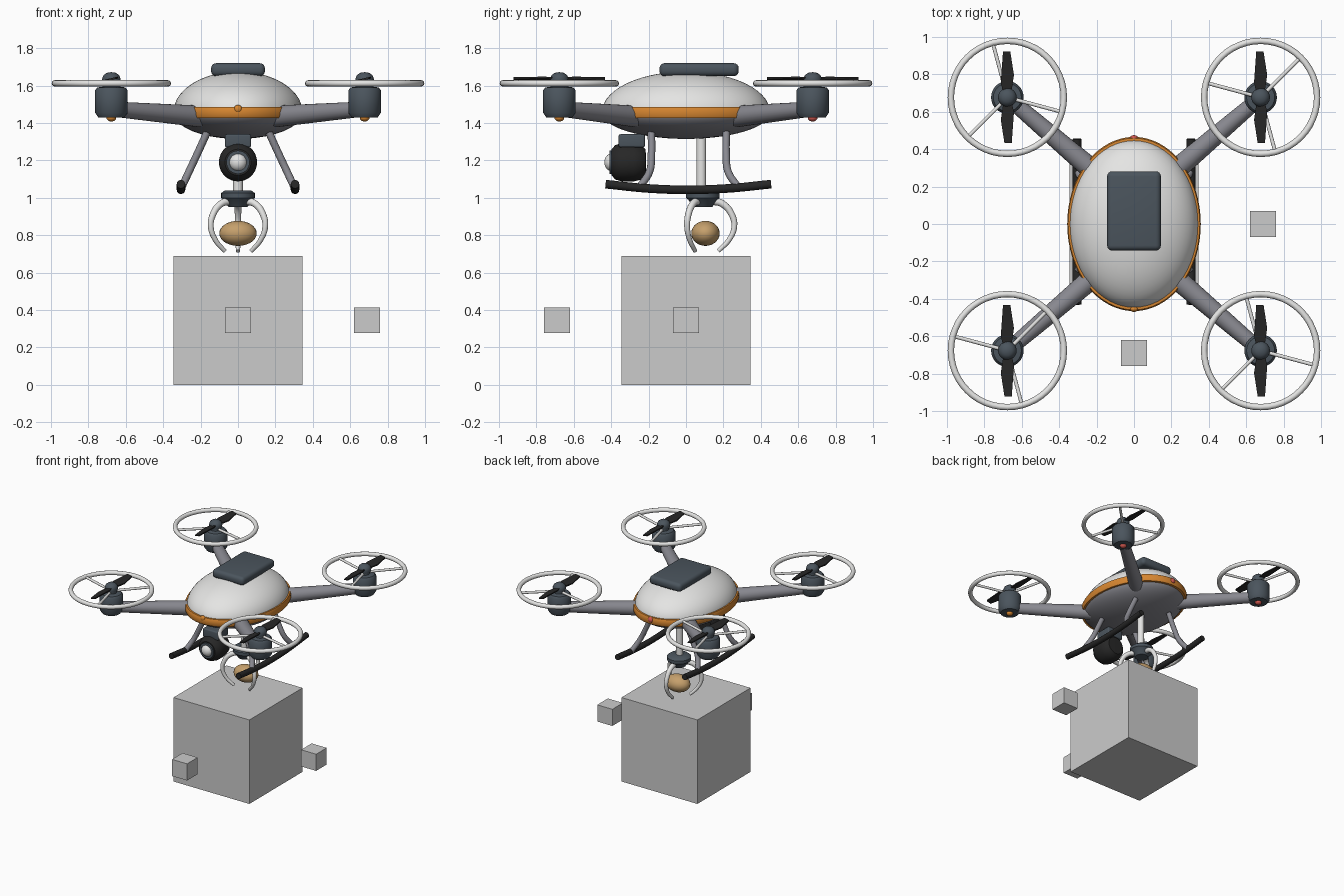
import bpy, bmesh, math
from mathutils import Vector, Matrix

cube = bpy.data.objects.get("Cube")
if cube:
    bpy.data.objects.remove(cube, do_unlink=True)


def material(name, *rgb):
    m = bpy.data.materials.new(name)
    m.use_nodes = True
    m.diffuse_color = (*rgb, 1)
    m.node_tree.nodes["Principled BSDF"].inputs["Base Color"].default_value = (*rgb, 1)
    return m


WHITE = material("shell white", 0.78, 0.78, 0.77)
GREY = material("frame grey", 0.25, 0.25, 0.28)
SLATE = material("slate", 0.07, 0.09, 0.11)
BLACK = material("rubber black", 0.02, 0.02, 0.02)
ORANGE = material("orange", 0.68, 0.24, 0.03)
RED = material("signal red", 0.65, 0.1, 0.08)
TAN = material("tan", 0.56, 0.35, 0.15)
BLOCK = material("block grey", 0.6, 0.6, 0.6)


def finish(name, bm, mat, smooth=True):
    bmesh.ops.recalc_face_normals(bm, faces=bm.faces)
    me = bpy.data.meshes.new(name)
    bm.to_mesh(me)
    bm.free()
    me.materials.append(mat)
    ob = bpy.data.objects.new(name, me)
    bpy.context.collection.objects.link(ob)
    if smooth:
        bpy.ops.object.select_all(action="DESELECT")
        ob.select_set(True)
        bpy.context.view_layer.objects.active = ob
        bpy.ops.object.shade_smooth_by_angle(angle=math.radians(40))
    return ob


def lathe(name, profile, mat, loc=(0, 0, 0), scale=(1, 1, 1), rot=None, steps=48):
    """Spin (radius, height) points about z, then scale, turn and place them."""
    bm = bmesh.new()
    verts = [bm.verts.new((r, 0, z)) for r, z in profile]
    edges = [bm.edges.new(p) for p in zip(verts, verts[1:])]
    bmesh.ops.spin(bm, geom=verts + edges, cent=(0, 0, 0), axis=(0, 0, 1),
                   angle=math.tau, steps=steps)
    bmesh.ops.remove_doubles(bm, verts=bm.verts, dist=1e-5)
    bm.transform(Matrix.Translation(loc) @ (rot or Matrix()) @ Matrix.Diagonal((*scale, 1)))
    return finish(name, bm, mat)


def arc(rx, rz, a, b, n=14):
    """Elliptical profile points between two angles in degrees."""
    angles = [math.radians(a + (b - a) * i / n) for i in range(n + 1)]
    return [(max(0, rx * math.cos(t)), rz * math.sin(t)) for t in angles]


def ball(name, loc, size, mat):
    return lathe(name, arc(1, 1, -90, 90), mat, loc, size, steps=28)


def box(name, loc, size, mat, bevel=0):
    bm = bmesh.new()
    bmesh.ops.create_cube(bm, size=1)
    bm.transform(Matrix.Translation(loc) @ Matrix.Diagonal((*size, 1)))
    if bevel:
        bmesh.ops.bevel(bm, geom=bm.edges[:], offset=bevel, segments=4,
                        profile=0.5, affect="EDGES")
    return finish(name, bm, mat, bool(bevel))


def rod(name, a, b, r1, r2, mat):
    d = Vector(b) - Vector(a)
    turn = d.to_track_quat("Z", "Y").to_matrix().to_4x4()
    return lathe(name, [(0, 0), (r1, 0), (r2, d.length), (0, d.length)], mat, a,
                 rot=turn, steps=24)


def tube(name, points, radius, mat, tip=1):
    """Smooth curved tube through points, tapering to the tip ratio."""
    cu = bpy.data.curves.new(name, "CURVE")
    cu.dimensions = "3D"
    cu.bevel_depth = radius
    cu.bevel_resolution = 4
    cu.resolution_u = 6
    cu.use_fill_caps = True
    sp = cu.splines.new("BEZIER")
    sp.bezier_points.add(len(points) - 1)
    for i, (bp, co) in enumerate(zip(sp.bezier_points, points)):
        bp.co = co
        bp.radius = 1 + (tip - 1) * i / (len(points) - 1)
        bp.handle_left_type = bp.handle_right_type = "AUTO"
    temp = bpy.data.objects.new(name + " path", cu)
    bpy.context.collection.objects.link(temp)
    bm = bmesh.new()
    bm.from_mesh(temp.evaluated_get(bpy.context.evaluated_depsgraph_get()).to_mesh())
    bpy.data.objects.remove(temp, do_unlink=True)
    return finish(name, bm, mat)


def propeller(name, loc):
    bm = bmesh.new()
    outline = [(-0.018, 0), (0.018, 0), (0.036, 0.12), (0.016, 0.245), (-0.024, 0.245), (-0.036, 0.08)]
    for turn in (0, math.pi):
        place = Matrix.Translation(loc) @ Matrix.Rotation(turn, 4, "Z") @ Matrix.Rotation(0.22, 4, "Y")
        face = bm.faces.new([bm.verts.new(place @ Vector((x, y, 0))) for x, y in outline])
        top = bmesh.ops.extrude_face_region(bm, geom=[face])["geom"]
        bmesh.ops.translate(bm, vec=(0, 0, 0.01),
                            verts=[g for g in top if isinstance(g, bmesh.types.BMVert)])
    finish(name, bm, BLACK, False)


# Body shell, belly, waist band and top pack
BODY = (0, 0, 1.457)
OVAL = (0.345, 0.45, 1)
lathe("body_shell", arc(1, 0.218, 0, 90), WHITE, BODY, OVAL, steps=64)
lathe("belly", arc(1, 0.142, 0, -90), GREY, BODY, OVAL, steps=64)
lathe("waist_band", [(0.96, -0.03), (1.02, -0.029), (1.035, -0.015), (1.035, 0.015),
                     (1.02, 0.029), (0.96, 0.03)], ORANGE, BODY, OVAL, steps=64)
box("top_pack", (0, 0.07, 1.685), (0.288, 0.424, 0.07), SLATE, 0.028)
ball("front_light", (0, -0.455, 1.475), (0.022, 0.015, 0.022), ORANGE)
ball("rear_light", (0, 0.46, 1.465), (0.022, 0.015, 0.022), RED)

# Four arms with motor, guard ring and propeller
for sx, side in ((1, "left"), (-1, "right")):
    for sy, end in ((-1, "front"), (1, "rear")):
        tag = f"{end}_{side}"
        x, y = 0.677 * sx, 0.677 * sy
        rod(f"{tag}_arm", (0.2 * sx, 0.27 * sy, 1.435), (x, y, 1.475), 0.058, 0.04, GREY)
        lathe(f"{tag}_motor", [(0, 1.43), (0.07, 1.43), (0.087, 1.455), (0.087, 1.575),
                               (0.075, 1.59), (0.04, 1.595), (0.04, 1.615), (0, 1.615)],
              SLATE, (x, y, 0), steps=32)
        lathe(f"{tag}_hub", [(0.045, 1.61), (0.05, 1.635), (0.042, 1.655), (0.025, 1.668), (0, 1.672)],
              SLATE, (x, y, 0), steps=24)
        ball(f"{tag}_lamp", (x, y, 1.428), (0.026, 0.026, 0.02), RED if sy > 0 else ORANGE)
        ring = [(0.302 + px, pz) for px, pz in
                [(0.017 * math.cos(a * math.tau / 12), 0.017 * math.sin(a * math.tau / 12))
                 for a in range(13)]]
        lathe(f"{tag}_guard", ring, WHITE, (x, y, 1.612))
        for k in range(3):
            a = math.radians((45 if sx * sy > 0 else 105) + 120 * k)
            rod(f"{tag}_spoke_{k + 1}", (x + 0.03 * math.cos(a), y + 0.03 * math.sin(a), 1.605),
                (x + 0.3 * math.cos(a), y + 0.3 * math.sin(a), 1.612), 0.01, 0.01, WHITE)
        propeller(f"{tag}_propeller", (x, y, 1.63))

# Landing gear
for s, side in ((1, "left"), (-1, "right")):
    tube(f"{side}_skid", [(0.305 * s, -0.43, 1.073), (0.305 * s, -0.2, 1.05), (0.305 * s, 0.01, 1.043),
                          (0.305 * s, 0.22, 1.05), (0.305 * s, 0.455, 1.073)], 0.023, BLACK)
    for d, end in ((-1, "front"), (1, "rear")):
        path = [(0.165, 0.2, 1.35), (0.22, 0.2, 1.23), (0.262, 0.21, 1.14), (0.302, 0.265, 1.055)]
        tube(f"{end}_{side}_leg", [(x * s, 0.015 + y * d, z) for x, y, z in path], 0.02, GREY)

# Camera under the nose
FORWARD = Matrix.Rotation(math.pi / 2, 4, "X")
box("camera_mount", (0, -0.29, 1.305), (0.14, 0.14, 0.07), SLATE, 0.01)
lathe("camera_body", [(0, -0.095), (0.07, -0.092), (0.092, -0.07), (0.102, -0.03), (0.102, 0.035),
                      (0.092, 0.07), (0.07, 0.09), (0, 0.092)], BLACK, (0, -0.308, 1.19), rot=FORWARD)
lathe("lens_ring", [(0.045, 0), (0.062, 0), (0.062, 0.012), (0.045, 0.012)], SLATE,
      (0, -0.398, 1.19), rot=FORWARD)
ball("camera_lens", (0, -0.395, 1.19), (0.048, 0.042, 0.048), WHITE)

# Gripper: pole, base, three claws and the held nut
GY = 0.09
rod("gripper_pole", (0, GY - 0.008, 1.02), (0, GY - 0.008, 1.34), 0.026, 0.026, WHITE)
lathe("gripper_base", [(0, 1.04), (0.07, 1.04), (0.09, 1.025), (0.09, 1.0), (0.078, 0.99),
                       (0.05, 0.95), (0, 0.95)], SLATE, (0, GY, 0), steps=32)
for k in range(3):
    a = math.radians(90 + 120 * k)
    path = [(0.04, 0.985), (0.105, 0.968), (0.155, 0.91), (0.168, 0.845), (0.14, 0.775), (0.082, 0.715)]
    tube(f"claw_{k + 1}", [(r * math.cos(a), GY + r * math.sin(a), z) for r, z in path], 0.021, WHITE, 0.55)
ball("held_nut", (0, 0.104, 0.81), (0.1, 0.076, 0.067), TAN)

# Plain blocks below
box("large_block", (0, 0, 0.345), (0.69,) * 3, BLOCK)
box("side_block", (0.69, 0, 0.345), (0.137,) * 3, BLOCK)
box("front_block", (0, -0.69, 0.345), (0.137,) * 3, BLOCK)
